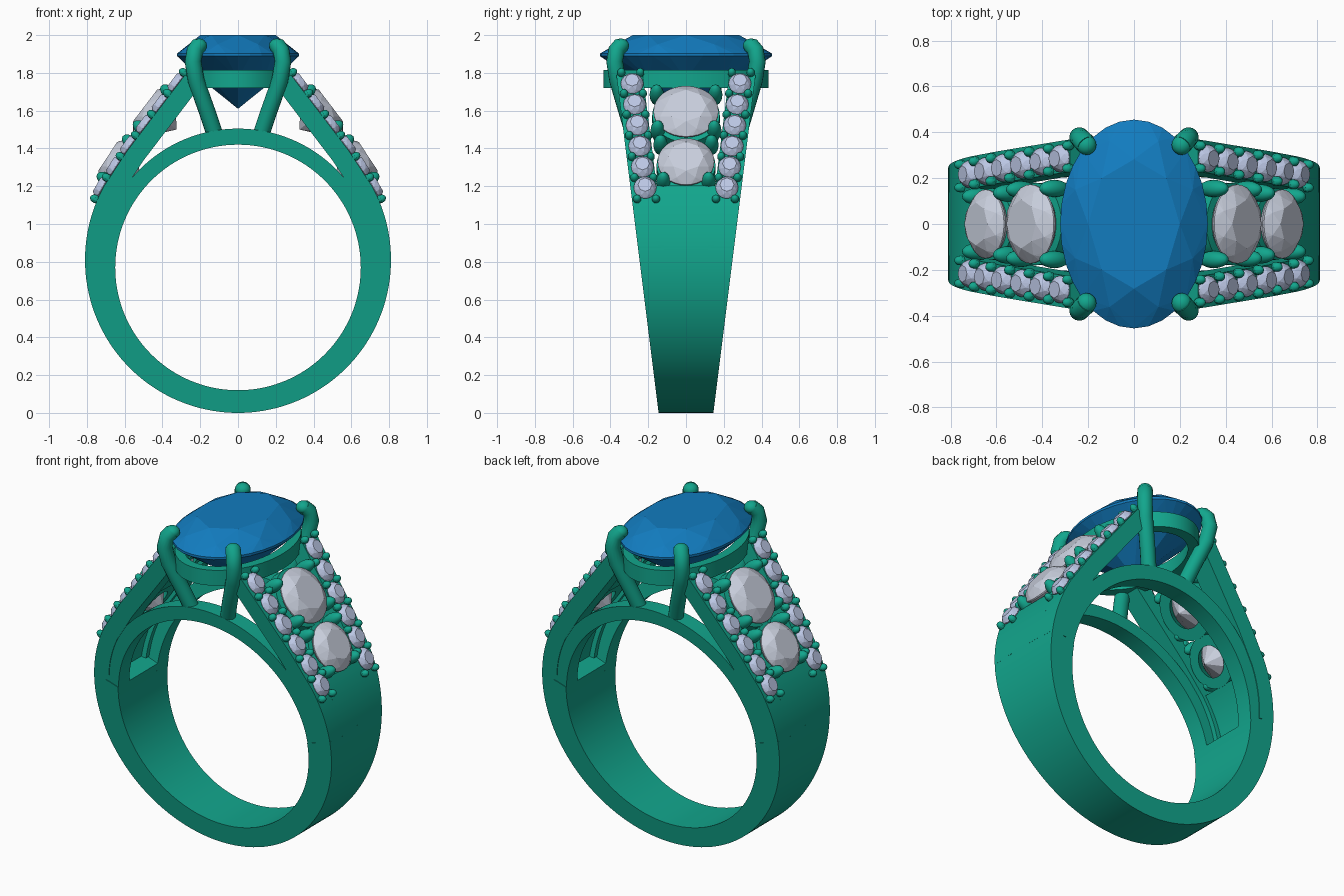
import bpy, bmesh
from math import sin, cos, pi, radians, sqrt
from mathutils import Matrix, Vector

if "Cube" in bpy.data.objects:
    bpy.data.objects.remove(bpy.data.objects["Cube"])


def material(name, rgb):
    m = bpy.data.materials.new(name)
    m.diffuse_color = (*rgb, 1)
    m.use_nodes = True
    m.node_tree.nodes["Principled BSDF"].inputs["Base Color"].default_value = m.diffuse_color
    return m


METAL = material("green_metal", (0.006, 0.38, 0.265))
BLUE = material("blue_gem", (0.006, 0.2, 0.52))
CLEAR = material("pale_gem", (0.58, 0.62, 0.72))
SMALL = material("pale_blue_gem", (0.5, 0.57, 0.78))
smooth_parts = []


def finish(bm, name, mat, smooth=True):
    bmesh.ops.recalc_face_normals(bm, faces=bm.faces)
    me = bpy.data.meshes.new(name)
    bm.to_mesh(me)
    bm.free()
    me.materials.append(mat)
    ob = bpy.data.objects.new(name, me)
    bpy.context.collection.objects.link(ob)
    if smooth:
        smooth_parts.append(ob)
    return ob


def loft(bm, sections, closed=False):
    rings = [[bm.verts.new(p) for p in s] for s in sections]
    n = len(rings[0])
    pairs = list(zip(rings, rings[1:] + rings[:1]))
    for a, b in pairs if closed else pairs[:-1]:
        for i in range(n):
            bm.faces.new((a[i], a[(i + 1) % n], b[(i + 1) % n], b[i]))
    if not closed:
        bm.faces.new(rings[0])
        bm.faces.new(rings[-1])


def half_width(z):
    return 0.145 + 0.125 * z


def outer(a):
    return 0.81 * cos(a), 0.81 + 0.81 * sin(a)


def inner(a, r=0.65):
    return r * cos(a), 0.77 + r * sin(a)


def section(o, i, sx, lo, hi):
    # four-cornered slice between inset lo and hi, measured from the tapered side
    return [(sx * o[0], lo(o[1]), o[1]), (sx * o[0], hi(o[1]), o[1]),
            (sx * i[0], hi(i[1]), i[1]), (sx * i[0], lo(i[1]), i[1])]


def shoulder_x(z):
    if z <= 1.2:
        return sqrt(0.81 ** 2 - (z - 0.81) ** 2)
    pts = [(1.2, 0.71), (1.39, 0.585), (1.58, 0.44), (1.79, 0.28)]
    for (z0, x0), (z1, x1) in zip(pts, pts[1:]):
        if z <= z1 or z1 == 1.79:
            return x0 + (x1 - x0) * (z - z0) / (z1 - z0)


def frame(sx, y, z, lift=0.0):
    # local x = ring width, local y = up the shoulder, local z = outward
    t = Vector((shoulder_x(z + 0.06) - shoulder_x(z - 0.06), 0, 0.12)).normalized()
    w = Vector((0, 1, 0))
    n = w.cross(t)
    p = Vector((shoulder_x(z), y * sx, z)) + n * lift
    m = Matrix((w, t, n)).transposed().to_4x4()
    m.translation = p
    return Matrix.Rotation(0 if sx > 0 else pi, 4, 'Z') @ m


def gem(bm, m, rx, ry, crown, pav, table=0.62, n=32):
    pts = [(0, 0, -pav)]

    def ring(count, r, z, turn=0.0):
        for k in range(count):
            a = 2 * pi * (k + turn) / count
            pts.append((rx * r * cos(a), ry * r * sin(a), z))
    ring(8, table, crown)
    ring(8, 0.86, crown * 0.5, 0.5)
    ring(n, 1, 0)
    ring(n, 1, -crown * 0.15)
    ring(8, 0.6, -pav * 0.47)
    verts = [bm.verts.new(m @ Vector(p)) for p in pts]
    res = bmesh.ops.convex_hull(bm, input=verts)
    loose = {v for v in res["geom_interior"] if isinstance(v, bmesh.types.BMVert)}
    bmesh.ops.delete(bm, geom=list(loose), context='VERTS')


def ball(bm, m, r, length=1.0, seg=12):
    bmesh.ops.create_uvsphere(bm, u_segments=seg, v_segments=8, radius=r,
                              matrix=m @ Matrix.Diagonal((1, 1, length, 1)))


# lower shank, solid and tapering
bm = bmesh.new()
loft(bm, [section(outer(a), inner(a), 1, lambda z: -half_width(z), half_width)
          for a in (radians(175 + 190 * k / 76) for k in range(77))])
finish(bm, "shank", METAL)

# thin outer skin between the rails, ending below the large stones
bm = bmesh.new()
for sx in (1, -1):
    secs = []
    for k in range(13):
        a = radians(4 + 25 * k / 12)
        o, i = Vector(outer(a)), Vector(inner(a))
        secs.append(section(o, o.lerp(i, 0.42), sx, lambda z: 0.12 - half_width(z),
                            lambda z: half_width(z) - 0.12))
    loft(bm, secs)
finish(bm, "shank_skin", METAL)

# two arched finger rails over the top
bm = bmesh.new()
for sy in (1, -1):
    loft(bm, [section(inner(a, 0.735), inner(a), 1,
                      lambda z: sy * (half_width(z) - 0.11), lambda z: sy * (half_width(z) - 0.004))
              for a in (pi * k / 64 for k in range(65))])
finish(bm, "finger_rails", METAL)

# four shoulder rails rising to the head
bm = bmesh.new()
for sx in (1, -1):
    for sy in (1, -1):
        secs = []
        for k in range(31):
            z = 0.86 + (1.79 - 0.86) * k / 30
            m = frame(1, 0, z)
            o, i = m.translation, m @ Vector((0, 0, -0.1))
            secs.append(section((o.x, o.z), (i.x, i.z), sx,
                                lambda z: sy * (half_width(z) - 0.14), lambda z: sy * half_width(z)))
        loft(bm, secs)
finish(bm, "shoulder_rails", METAL)

# small stones and their beads along the shoulder rails
stones, beads = bmesh.new(), bmesh.new()
for sx in (1, -1):
    for sy in (1, -1):
        for k in range(6):
            z = 1.19 + 0.11 * k
            gem(stones, frame(sx, sy * (half_width(z) - 0.077), z, 0.008), 0.06, 0.066, 0.03, 0.07, n=16)
        for k in range(7):
            z = 1.128 + 0.111 * k
            for side in (-0.05, 0.05):
                y = sy * (half_width(z) - 0.077 + side)
                ball(beads, frame(sx, y, z, 0.012), 0.022, 1.3, 10)
finish(stones, "small_shoulder_stones", SMALL, False)
finish(beads, "small_beads", METAL)

# large shoulder stones with open collars and claws
stones, collars, claws = bmesh.new(), bmesh.new(), bmesh.new()
for sx in (1, -1):
    for z, r in ((1.585, 0.172), (1.32, 0.15)):
        m = frame(sx, 0, z, 0.02)
        gem(stones, m, r, r * 0.98, 0.05, 0.16)
        prof = [(r * 1.04, -0.035), (r * 1.04, -0.1), (r * 0.62, -0.1), (r * 0.85, -0.03)]
        loft(collars, [[m @ Vector((p * cos(a), p * sin(a), h)) for p, h in prof]
                       for a in (2 * pi * k / 32 for k in range(32))], True)
    for z, y in ((1.69, 0.155), (1.5, 0.15), (1.425, 0.135), (1.23, 0.12)):
        for sy in (1, -1):
            ball(claws, frame(sx, sy * y, z, -0.01), 0.038, 2.0, 16)
finish(stones, "large_shoulder_stones", CLEAR, False)
finish(collars, "large_stone_collars", METAL)
finish(claws, "large_stone_claws", METAL)

# centre oval stone
bm = bmesh.new()
gem(bm, Matrix.Translation((0, 0, 1.903)), 0.322, 0.455, 0.097, 0.293)
finish(bm, "centre_stone", BLUE, False)

# oval head ring
bm = bmesh.new()
prof = [(0, 1.72), (0, 1.815), (0.055, 1.815), (0.065, 1.72)]
loft(bm, [[((0.307 - d) * cos(a), (0.437 - d) * sin(a), z) for d, z in prof]
          for a in (2 * pi * k / 64 for k in range(64))], True)
finish(bm, "head_ring", METAL)

# four round claws holding the centre stone
path = [(0.115, 0.27, 1.45), (0.165, 0.315, 1.6), (0.222, 0.362, 1.76),
        (0.238, 0.378, 1.86), (0.228, 0.368, 1.92), (0.208, 0.345, 1.945)]
bm = bmesh.new()
for sx in (1, -1):
    for sy in (1, -1):
        pts = [Vector((sx * x, sy * y, z)) for x, y, z in path]
        secs = []
        for k, p in enumerate(pts):
            t = (pts[min(k + 1, 5)] - pts[max(k - 1, 0)]).normalized()
            u = t.cross(Vector((sy, -sx, 0))).normalized()
            v = t.cross(u)
            secs.append([p + 0.044 * (cos(a) * u + sin(a) * v)
                         for a in (2 * pi * j / 16 for j in range(16))])
        loft(bm, secs)
        ball(bm, Matrix.Translation(pts[-1]), 0.044, 0.85, 16)
finish(bm, "centre_claws", METAL)

# smooth the metal, keep edges sharp
bpy.ops.object.select_all(action='DESELECT')
for ob in smooth_parts:
    ob.select_set(True)
bpy.context.view_layer.objects.active = smooth_parts[0]
bpy.ops.object.shade_smooth_by_angle(angle=radians(35))
